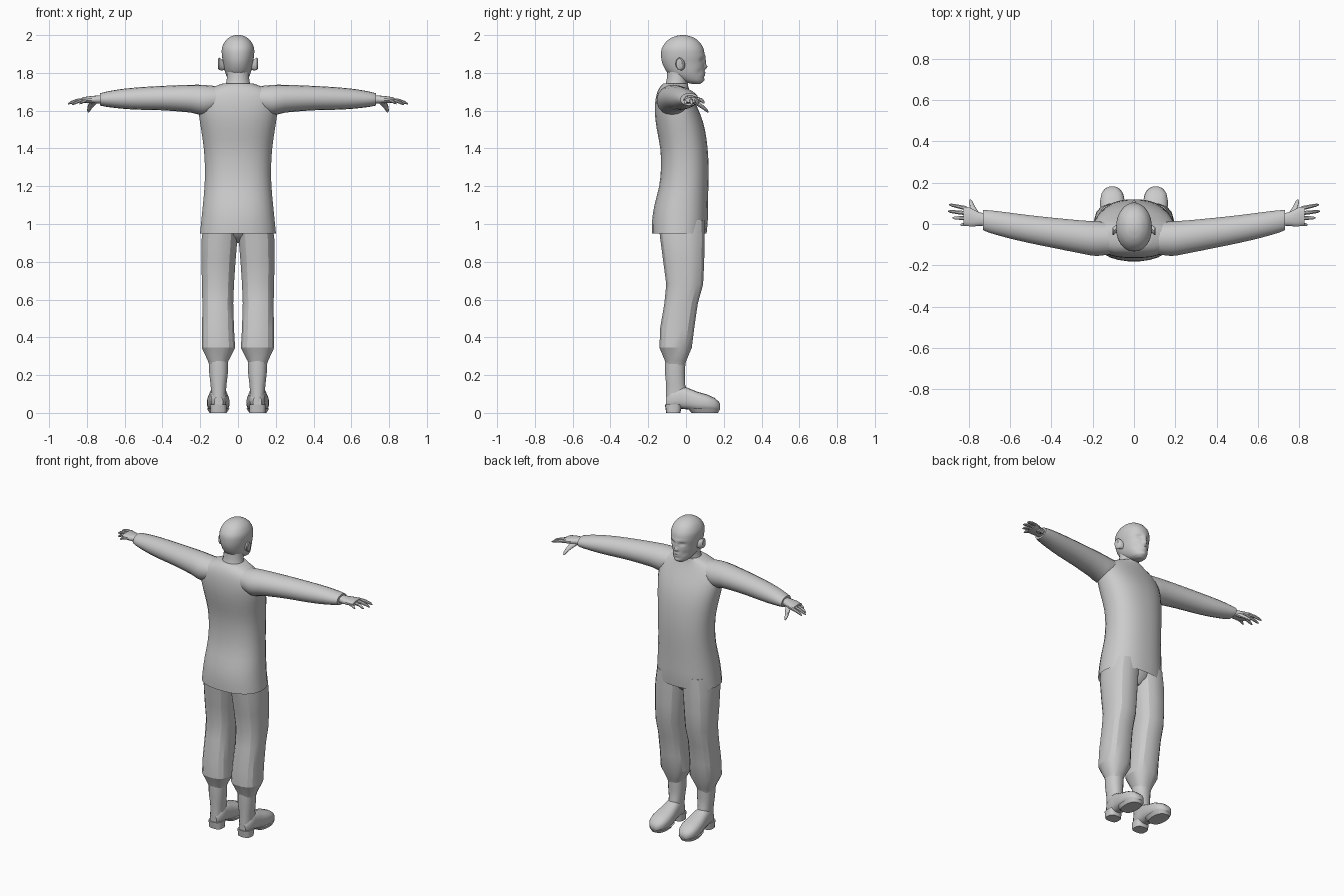
import bpy, bmesh, math
from mathutils import Vector


def resample(secs, sub):
    # Catmull-Rom interpolation between cross-sections
    if sub < 2:
        return secs
    out = []
    for i in range(len(secs) - 1):
        p0, p1 = secs[max(i - 1, 0)], secs[i]
        p2, p3 = secs[i + 1], secs[min(i + 2, len(secs) - 1)]
        for k in range(sub):
            t = k / sub
            out.append([0.5 * (2 * b + (c - a) * t + (2 * a - 5 * b + 4 * c - d) * t * t
                               + (3 * b - a - 3 * c + d) * t ** 3)
                        for a, b, c, d in zip(p0, p1, p2, p3)])
    out.append(secs[-1])
    return out


def loft(name, axis, secs, n=16, power=2.0, sub=1, mirror=False, caps=(True, True),
         warp=None, angle=35):
    # each section: position on axis, then min/max on the two other axes
    bm = bmesh.new()
    others = [i for i in range(3) if i != axis]
    rings = []
    for pos, a0, a1, b0, b1 in resample(secs, sub):
        ring = []
        for k in range(n):
            t = 2 * math.pi * (k + 0.5) / n
            c, s = math.cos(t), math.sin(t)
            co = [0, 0, 0]
            co[axis] = pos
            co[others[0]] = (a0 + a1) / 2 + (a1 - a0) / 2 * math.copysign(abs(c) ** (2 / power), c)
            co[others[1]] = (b0 + b1) / 2 + (b1 - b0) / 2 * math.copysign(abs(s) ** (2 / power), s)
            ring.append(bm.verts.new(warp(Vector(co)) if warp else co))
        rings.append(ring)
    for r, q in zip(rings, rings[1:]):
        for k in range(n):
            j = (k + 1) % n
            bm.faces.new((r[k], r[j], q[j], q[k]))
    if caps[0]:
        bm.faces.new(rings[0])
    if caps[1]:
        bm.faces.new(rings[-1])
    bmesh.ops.recalc_face_normals(bm, faces=bm.faces)
    me = bpy.data.meshes.new(name)
    bm.to_mesh(me)
    bm.free()
    ob = bpy.data.objects.new(name, me)
    bpy.context.collection.objects.link(ob)
    bpy.ops.object.select_all(action='DESELECT')
    ob.select_set(True)
    bpy.context.view_layer.objects.active = ob
    bpy.ops.object.shade_smooth_by_angle(angle=math.radians(angle))
    if mirror:
        ob.modifiers.new("Mirror", 'MIRROR').use_mirror_merge = False
    return ob


# Head with sculpted face (x, z, depth, spread x, spread z)
BUMPS = [(0, 1.832, .020, .011, .012), (0, 1.860, .012, .009, .018),
         (.033, 1.868, -.013, .014, .009), (-.033, 1.868, -.013, .014, .009),
         (.033, 1.867, .005, .007, .005), (-.033, 1.867, .005, .007, .005),
         (0, 1.888, .004, .045, .008), (0, 1.802, .008, .018, .005),
         (0, 1.788, .007, .016, .005), (0, 1.763, .006, .018, .009),
         (.045, 1.805, -.006, .014, .018), (-.045, 1.805, -.006, .014, .018)]


def face(co):
    if co.y > 0.02:
        w = min(1, (co.y - 0.02) / 0.03)
        co.y += w * sum(d * math.exp(-((co.x - x) / sx) ** 2 - ((co.z - z) / sz) ** 2)
                        for x, z, d, sx, sz in BUMPS)
    return co


loft("head", 2, [(1.742, -.02, .02, .03, .075), (1.755, -.042, .042, -.02, .090),
                 (1.78, -.059, .059, -.075, .095), (1.81, -.070, .070, -.105, .097),
                 (1.85, -.078, .078, -.125, .097), (1.89, -.085, .085, -.132, .099),
                 (1.93, -.085, .085, -.128, .092), (1.965, -.070, .070, -.105, .070),
                 (1.987, -.047, .047, -.075, .040), (1.997, -.025, .025, -.045, .010),
                 (2.0, -.006, .006, -.025, -.01)], n=56, power=2.15, sub=5, warp=face, angle=60)

# Neck
loft("neck", 2, [(1.68, -.075, .075, -.125, .02), (1.73, -.068, .068, -.112, .008),
                 (1.77, -.060, .060, -.102, .012), (1.83, -.060, .060, -.10, .02)], n=20, sub=2)

# Ears
loft("ear", 0, [(.070, -.035, -.005, 1.815, 1.865), (.088, -.045, -.005, 1.813, 1.873),
                (.100, -.055, -.013, 1.815, 1.881), (.105, -.052, -.020, 1.822, 1.876)],
     n=14, mirror=True)

# Tunic body, open at the hem with a recessed underside
loft("tunic", 2, [(.95, -.202, .202, -.181, .110), (1.02, -.195, .195, -.180, .116),
                  (1.10, -.187, .187, -.168, .117), (1.20, -.178, .178, -.143, .119),
                  (1.30, -.176, .176, -.133, .120), (1.40, -.182, .182, -.137, .115),
                  (1.50, -.196, .196, -.155, .101), (1.58, -.208, .208, -.165, .077),
                  (1.65, -.208, .208, -.163, .045), (1.70, -.180, .180, -.152, .022),
                  (1.73, -.120, .120, -.135, .012), (1.745, -.076, .076, -.118, .012)],
     n=28, power=2.3, sub=2, caps=(False, True))
loft("tunic_underside", 2, [(1.0, -.19, .19, -.172, .108), (1.03, -.18, .18, -.165, .105)],
     n=28, power=2.3)

# Sleeves
loft("sleeve", 0, [(.10, -.145, .005, 1.60, 1.728), (.18, -.156, .014, 1.575, 1.736),
                   (.25, -.145, .018, 1.590, 1.737), (.40, -.115, .032, 1.602, 1.731),
                   (.52, -.090, .045, 1.605, 1.724), (.62, -.066, .058, 1.611, 1.714),
                   (.70, -.043, .067, 1.621, 1.700), (.73, -.030, .068, 1.627, 1.692)],
     n=18, sub=2, mirror=True)

# Palm, fingers and thumb
loft("palm", 0, [(.71, -.008, .048, 1.636, 1.682), (.75, -.010, .058, 1.638, 1.680),
                 (.79, -.014, .078, 1.640, 1.676), (.825, -.006, .090, 1.642, 1.670)],
     n=14, power=2.4, mirror=True)
for name, x0, x1, y0, y1, drop in [("index_finger", .81, .895, .076, .094, .018),
                                   ("middle_finger", .81, .900, .052, .062, .022),
                                   ("ring_finger", .80, .878, .028, .030, .026),
                                   ("little_finger", .78, .840, .002, -.004, .022)]:
    secs = []
    for t, r in [(0, .011), (.5, .010), (.85, .008), (1, .003)]:
        y, z = y0 + (y1 - y0) * t, 1.658 - drop * t * t
        secs.append((x0 + (x1 - x0) * t, y - r, y + r, z - r, z + r))
    loft(name, 0, secs, n=8, mirror=True)
loft("thumb", 1, [(.035, .735, .785, 1.638, 1.668), (.065, .755, .790, 1.622, 1.652),
                  (.090, .772, .797, 1.606, 1.630), (.110, .782, .799, 1.592, 1.612),
                  (.118, .788, .796, 1.590, 1.598)], n=10, mirror=True)

# Baggy trousers gathered at the shin
loft("trouser_leg", 2, [(.25, .060, .152, -.105, -.005), (.275, .050, .160, -.112, .002),
                        (.345, .014, .193, -.142, .032), (.45, .020, .191, -.138, .045),
                        (.58, .024, .190, -.116, .064), (.68, .020, .192, -.106, .092),
                        (.80, .012, .195, -.122, .098), (.92, .002, .194, -.138, .100),
                        (1.02, .0, .180, -.150, .100)],
     n=16, power=2.5, mirror=True, angle=25)
loft("crotch", 2, [(.90, -.03, .03, -.05, .04), (.94, -.10, .10, -.11, .08),
                   (1.02, -.17, .17, -.15, .10)], n=16)

# Boots: shaft, foot and heel
loft("boot_shaft", 2, [(.04, .064, .140, -.105, .0), (.10, .064, .142, -.108, .012),
                       (.15, .060, .146, -.106, -.004), (.21, .053, .153, -.112, -.004),
                       (.29, .052, .156, -.112, -.002)], n=16, power=2.3, mirror=True)
loft("boot_foot", 1, [(-.105, .080, .126, .030, .085), (-.08, .062, .144, .022, .12),
                      (-.03, .060, .148, .022, .145), (.01, .054, .154, .018, .132),
                      (.06, .046, .163, .008, .112), (.11, .044, .165, .006, .098),
                      (.15, .054, .157, .008, .080), (.173, .072, .138, .012, .060),
                      (.181, .090, .120, .018, .044)], n=18, power=2.6, mirror=True)
loft("boot_sole", 2, [(.0, .060, .152, .030, .170), (.022, .045, .164, .010, .181)],
     n=18, power=2.5, mirror=True)
loft("boot_heel", 2, [(.0, .060, .146, -.105, -.030), (.045, .060, .148, -.112, -.020)],
     n=14, power=3, mirror=True)
